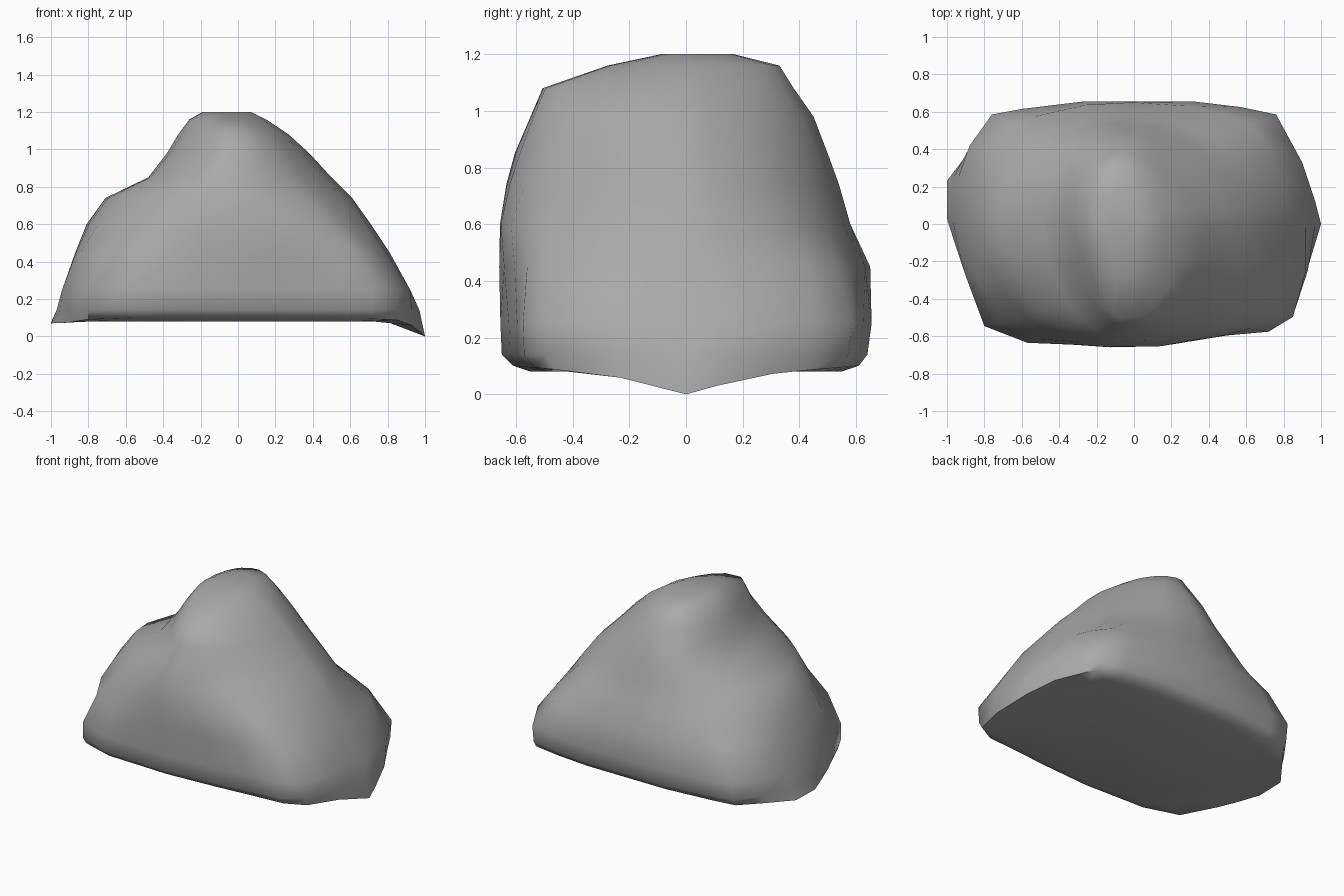
import bpy, bmesh, math

if "Cube" in bpy.data.objects:
    bpy.data.objects.remove(bpy.data.objects["Cube"], do_unlink=True)

# Stone colour
stone = bpy.data.materials.new("stone grey")
stone.use_nodes = True
colour = (0.4, 0.4, 0.4, 1)
stone.diffuse_color = colour
stone.node_tree.nodes["Principled BSDF"].inputs["Base Color"].default_value = colour

# Angular footprint, anticlockwise from the +x tip
FOOTPRINT = [
    (1, 0), (0.97, 0.12), (0.9, 0.33), (0.83, 0.46), (0.76, 0.59), (0.57, 0.63),
    (0.32, 0.66), (0, 0.66), (-0.27, 0.66), (-0.6, 0.62), (-0.76, 0.59),
    (-0.88, 0.42), (-1, 0.25), (-1, 0.03), (-0.95, -0.13), (-0.9, -0.28),
    (-0.8, -0.55), (-0.57, -0.64), (-0.33, -0.65), (-0.12, -0.66), (0.25, -0.63),
    (0.5, -0.6), (0.72, -0.58), (0.85, -0.5), (0.93, -0.25),
]
HALF_DEPTH = 0.66

# Cross-sections: height, min x, max x, min y, max y, centre x,
# then squareness of the back +x, back -x, front -x and front +x corners
SECTIONS = [
    (0.07, -1.0, 1.0, -0.61, 0.61, 0, 2, 2, 2, 2),
    (0.14, -0.97, 0.97, -0.65, 0.64, 0, 2, 2, 2, 2),
    (0.25, -0.94, 0.92, -0.655, 0.655, 0, 2, 2, 2, 2),
    (0.45, -0.87, 0.81, -0.66, 0.65, -0.03, 2.0, 2.0, 2.4, 2.5),
    (0.60, -0.81, 0.71, -0.66, 0.58, -0.06, 2.0, 2.1, 2.1, 2.7),
    (0.74, -0.71, 0.61, -0.64, 0.54, -0.08, 1.8, 1.8, 1.9, 2.1),
    (0.85, -0.48, 0.50, -0.61, 0.50, -0.06, 1.7, 2.2, 1.9, 1.9),
    (0.98, -0.38, 0.38, -0.56, 0.45, -0.03, 1.5, 2.4, 1.6, 1.9),
    (1.08, -0.32, 0.27, -0.52, 0.38, -0.03, 1.5, 2.6, 1.5, 1.8),
    (1.16, -0.26, 0.15, -0.28, 0.33, -0.07, 1.7, 2.4, 1.8, 1.9),
    (1.20, -0.19, 0.07, -0.09, 0.17, -0.07, 2.0, 2.4, 2.0, 2.0),
]
COUNT = len(FOOTPRINT)


def section_point(section, px, py):
    """Blend the clipped footprint into a rounded outline with height."""
    z, x0, x1, y0, y1, cx = section[:6]
    py /= HALF_DEPTH
    angle = math.atan2(py, px) % math.tau
    n = section[6 + int(angle // (math.pi / 2))]
    c, s = math.cos(angle), math.sin(angle)
    r = (abs(c) ** n + abs(s) ** n) ** (-1 / n)
    round_x = cx + r * c * (x1 - cx if c > 0 else cx - x0)
    w = min(1, max(0, (0.6 - z) / 0.35))
    x = w * min(x1, max(x0, px)) + (1 - w) * round_x
    v = w * py + (1 - w) * r * s
    return x, v * (y1 if v > 0 else -y0), z


bm = bmesh.new()
rings = []
for level, section in enumerate(SECTIONS):
    ring = []
    for px, py in FOOTPRINT:
        x, y, z = section_point(section, px, py)
        if level == 0:
            # Rim rises to the front and back and droops at the +x tip
            z += 0.03 * (y / 0.6) ** 2
            if x > 0.85:
                z -= 0.07 * (x - 0.85) / 0.15 * max(0, 1 - abs(y) / 0.4)
        ring.append(bm.verts.new((x, y, z)))
    rings.append(ring)

# Flat underside just inside the rim
underside = [bm.verts.new((v.co.x * 0.85, v.co.y * 0.9, 0.08)) for v in rings[0]]
rings.insert(0, underside)

# Skin between neighbouring rings, then close both ends
for low, high in zip(rings, rings[1:]):
    for i in range(COUNT):
        j = (i + 1) % COUNT
        bm.faces.new((low[i], low[j], high[j], high[i]))
bm.faces.new(rings[-1])
bm.faces.new(underside[::-1])
bmesh.ops.recalc_face_normals(bm, faces=bm.faces)

mesh = bpy.data.meshes.new("boulder")
bm.to_mesh(mesh)
bm.free()
mesh.materials.append(stone)
boulder = bpy.data.objects.new("boulder", mesh)
bpy.context.collection.objects.link(boulder)

bpy.context.view_layer.objects.active = boulder
boulder.select_set(True)
bpy.ops.object.shade_smooth_by_angle(angle=math.radians(50))
